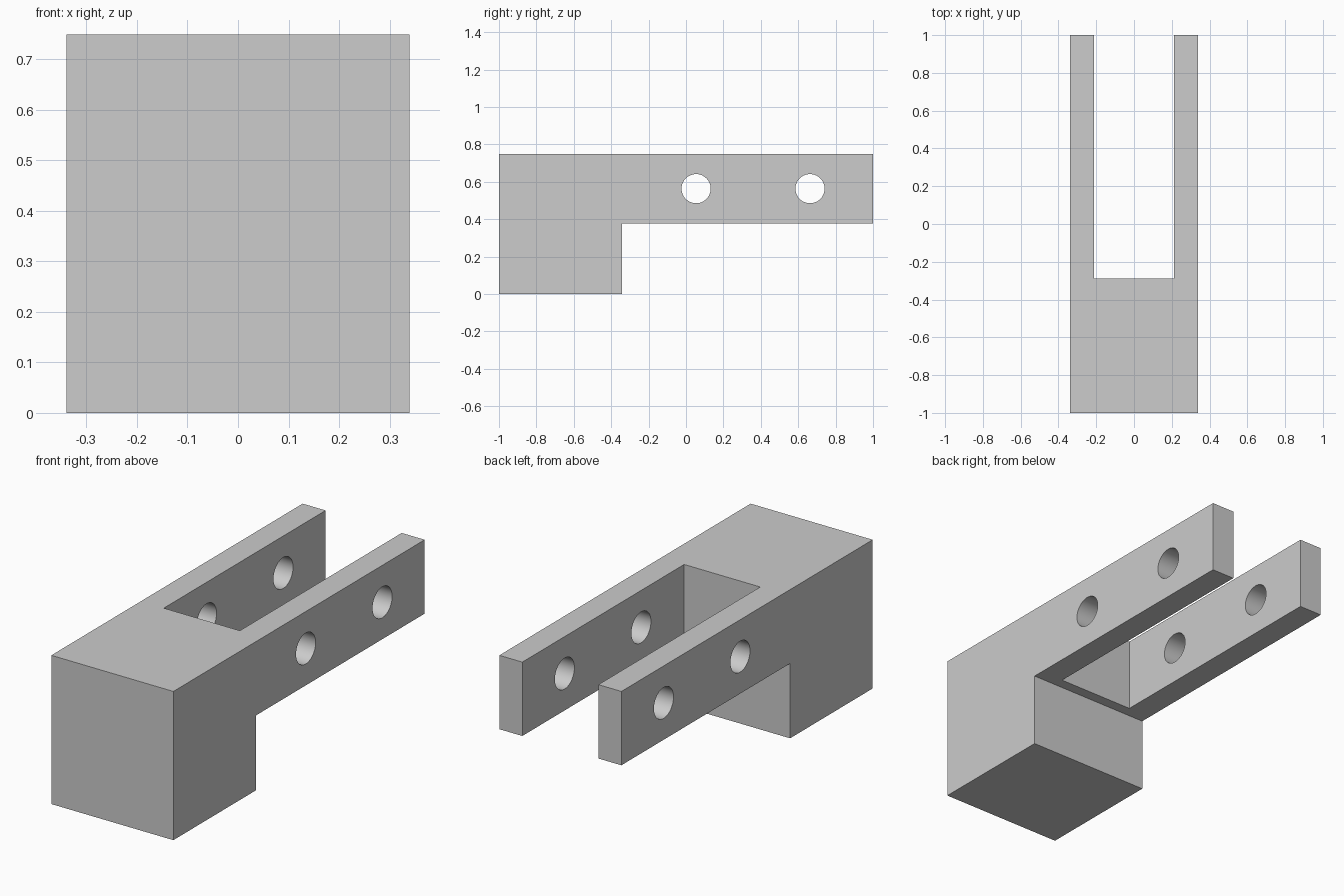
import bpy, bmesh, math

if "Cube" in bpy.data.objects:
    bpy.data.objects.remove(bpy.data.objects["Cube"])

HALF_W = 0.34        # half width of the bracket
SLOT_HALF = 0.212    # half width of the fork slot
TOP, ARM_Z = 0.749, 0.377
STEP_Y, SLOT_Y = -0.343, -0.288

grey = bpy.data.materials.new("plain grey")
grey.diffuse_color = (0.604, 0.604, 0.604, 1)
grey.use_nodes = True
grey.node_tree.nodes["Principled BSDF"].inputs["Base Color"].default_value = grey.diffuse_color


def add_object(name, bm):
    bmesh.ops.recalc_face_normals(bm, faces=bm.faces)
    mesh = bpy.data.meshes.new(name)
    bm.to_mesh(mesh)
    bm.free()
    mesh.materials.append(grey)
    obj = bpy.data.objects.new(name, mesh)
    bpy.context.collection.objects.link(obj)
    return obj


def extrude_profile(name, points, half_width):
    """Extrude a side (y, z) profile symmetrically along x."""
    bm = bmesh.new()
    face = bm.faces.new([bm.verts.new((-half_width, y, z)) for y, z in points])
    ext = bmesh.ops.extrude_face_region(bm, geom=[face])
    verts = [v for v in ext["geom"] if isinstance(v, bmesh.types.BMVert)]
    bmesh.ops.translate(bm, verts=verts, vec=(2 * half_width, 0, 0))
    return add_object(name, bm)


def circle(y, z, r, n=48):
    return [(y + r * math.cos(2 * math.pi * i / n),
             z + r * math.sin(2 * math.pi * i / n)) for i in range(n)]


# L-shaped body: heavy block with a thinner arm reaching back
bracket = extrude_profile("fork_bracket", [
    (-1, 0), (STEP_Y, 0), (STEP_Y, ARM_Z), (1, ARM_Z), (1, TOP), (-1, TOP)], HALF_W)

# Slot splitting the arm into two prongs, and two pin holes through both
cutters = [extrude_profile("slot_cutter", [
    (SLOT_Y, 0.1), (1.2, 0.1), (1.2, 1), (SLOT_Y, 1)], SLOT_HALF)]
for y in (0.054, 0.663):
    cutters.append(extrude_profile("pin_hole_cutter", circle(y, 0.563, 0.078), 0.5))

bpy.context.view_layer.objects.active = bracket
for cutter in cutters:
    cutter.hide_render = True
    mod = bracket.modifiers.new(cutter.name, 'BOOLEAN')
    mod.operation, mod.solver, mod.object = 'DIFFERENCE', 'EXACT', cutter
    bpy.ops.object.modifier_apply(modifier=mod.name)
    bpy.data.objects.remove(cutter)

# Smooth hole walls, crisp outer edges
bracket.select_set(True)
bpy.ops.object.shade_smooth_by_angle(angle=math.radians(30))
